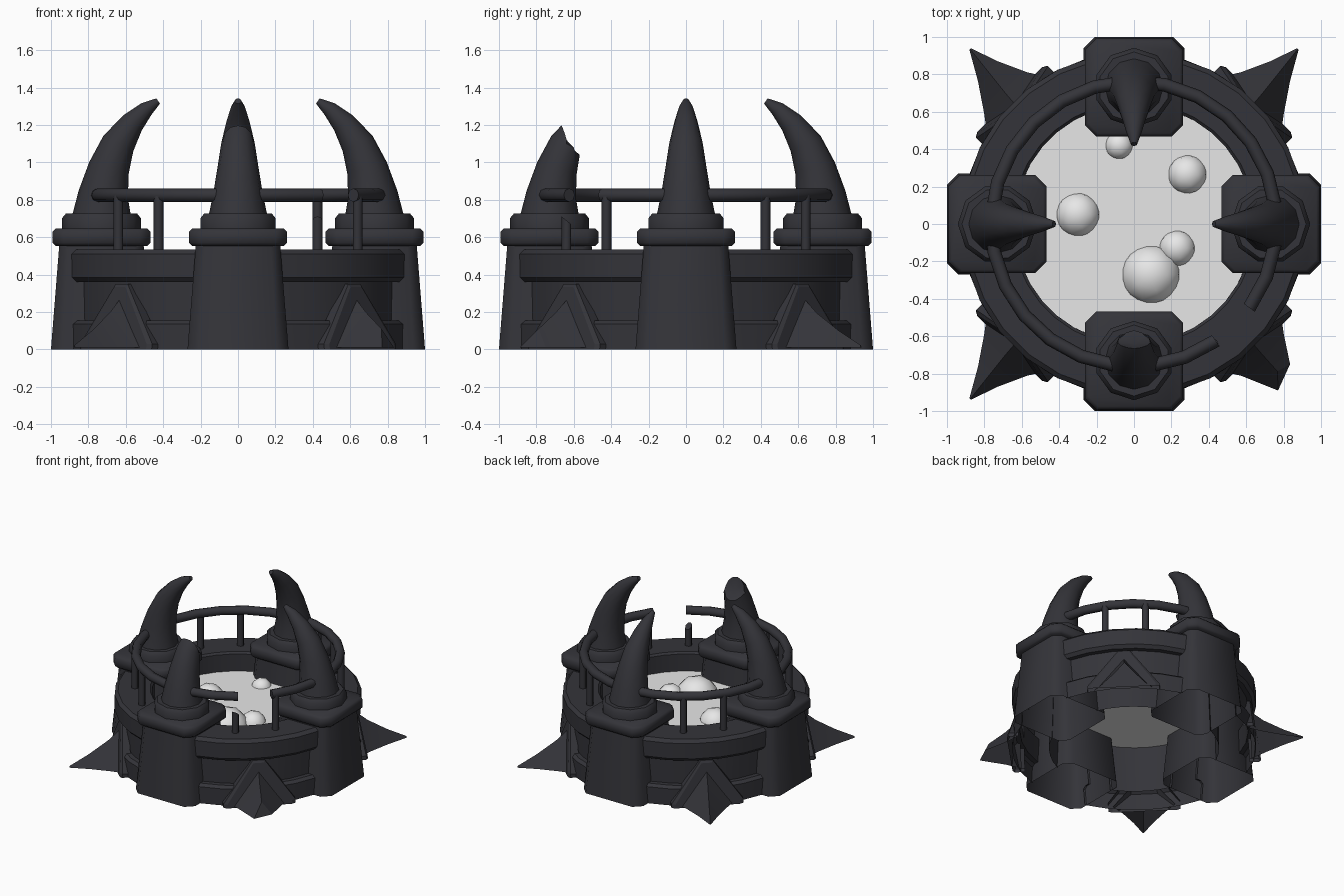
import bpy, bmesh, math
from math import sin, cos, asin, pi, radians
from mathutils import Vector, Matrix

if "Cube" in bpy.data.objects:
    bpy.data.objects.remove(bpy.data.objects["Cube"])


def material(name, rgb):
    m = bpy.data.materials.new(name)
    m.diffuse_color = (*rgb, 1)
    m.use_nodes = True
    m.node_tree.nodes["Principled BSDF"].inputs["Base Color"].default_value = m.diffuse_color
    return m


STONE = material("dark stone", (0.034, 0.034, 0.041))
LIQUID = material("pale liquid", (0.8, 0.8, 0.8))


def finish(name, bm, mat, angle=0.0, smooth=None, recalc=True):
    """Turn a bmesh into an object rotated about z."""
    if recalc:
        bmesh.ops.recalc_face_normals(bm, faces=bm.faces[:])
    bm.transform(Matrix.Rotation(angle, 4, 'Z'))
    me = bpy.data.meshes.new(name)
    bm.to_mesh(me)
    bm.free()
    ob = bpy.data.objects.new(name, me)
    bpy.context.collection.objects.link(ob)
    me.materials.append(mat)
    if smooth:
        bpy.ops.object.select_all(action='DESELECT')
        ob.select_set(True)
        bpy.context.view_layer.objects.active = ob
        bpy.ops.object.shade_smooth_by_angle(angle=radians(smooth))
    return ob


def loft(rings, start=True, end=True, loop=True):
    """Skin a list of equal point rings."""
    bm = bmesh.new()
    vs = [[bm.verts.new(p) for p in r] for r in rings]
    n = len(rings[0])
    for a, b in zip(vs, vs[1:]):
        for i in range(n if loop else n - 1):
            j = (i + 1) % n
            bm.faces.new((a[i], a[j], b[j], b[i]))
    if start:
        bm.faces.new(vs[0][::-1])
    if end:
        bm.faces.new(vs[-1])
    return bm


def open_bottom(bm):
    """Remove the faces lying flat at the lowest height."""
    low = min(v.co.z for v in bm.verts) + .004
    bmesh.ops.recalc_face_normals(bm, faces=bm.faces[:])
    bmesh.ops.delete(bm, geom=[f for f in bm.faces if all(v.co.z < low for v in f.verts)],
                     context='FACES_ONLY')
    return bm


def chamfered_square(h, c, z, x=0.73):
    k = h - c
    pts = [(h, -k), (h, k), (k, h), (-k, h), (-h, k), (-h, -k), (-k, -h), (k, -h)]
    return [(x + px, py, z) for px, py in pts]


def circle(r, z, x=0.73, sides=10):
    return [(x + r * cos(2 * pi * i / sides), r * sin(2 * pi * i / sides), z) for i in range(sides)]


def horn_rings(sides=12):
    path = [(.73, .715, .157), (.72, .83, .133), (.69, .97, .11), (.64, 1.10, .09),
            (.565, 1.21, .064), (.49, 1.285, .041), (.427, 1.328, .017)]
    rings = []
    for i, (r, z, rad) in enumerate(path):
        a, b = path[max(i - 1, 0)], path[min(i + 1, len(path) - 1)]
        t = Vector((b[0] - a[0], 0, b[1] - a[1])).normalized() if i else Vector((0, 0, 1))
        n = Vector((t.z, 0, -t.x))
        rings.append([Vector((r, 0, z)) + rad * (cos(u) * n + sin(u) * Vector((0, 1, 0)))
                      for u in (2 * pi * k / sides for k in range(sides))])
    return rings


# Wall cross-section: inner face, rounded top band, recessed middle, base band
WALL = [(.64, 0), (.64, .52), (.655, .535), (.895, .535), (.92, .51), (.92, .385),
        (.897, .36), (.86, .36), (.86, .155), (.897, .155), (.92, .135), (.92, 0)]


def wall_point(r, z, f):
    """Point at fraction f of the arc, whose ends just enter the tapered pillars."""
    a0 = asin((.258 - .08 * z) / r)
    a = a0 + (pi / 2 - 2 * a0) * f
    return (r * cos(a), r * sin(a), z)


for k in range(4):
    turn = k * pi / 2

    # Tapered pillar, cap plate and round horn socket
    finish(f"pillar_{k}", loft([chamfered_square(.27, .06, 0), chamfered_square(.225, .05, .565)],
                               start=False), STONE, turn, 50)
    finish(f"pillar_cap_{k}", loft([chamfered_square(.245, .055, .553), chamfered_square(.262, .06, .57),
                                    chamfered_square(.262, .06, .628), chamfered_square(.245, .055, .647)]),
           STONE, turn, 50)
    finish(f"horn_socket_{k}", loft([circle(.212, .64), circle(.212, .70), circle(.19, .727)]),
           STONE, turn, 50)

    # Curved horn; the front one is snapped off with a hollow break
    bm = loft(horn_rings())
    if k == 3:
        n = Vector((-.15, 0, .10)).normalized()
        res = bmesh.ops.bisect_plane(bm, geom=bm.verts[:] + bm.edges[:] + bm.faces[:],
                                     plane_co=(.655, 0, 1.18), plane_no=n, clear_outer=True)
        rim = [e for e in res["geom_cut"] if isinstance(e, bmesh.types.BMEdge)]
        cap = bmesh.ops.contextual_create(bm, geom=rim)["faces"]
        poked = bmesh.ops.poke(bm, faces=cap)
        for v in {v for e in rim for v in e.verts}:
            f = min(max((v.co.x - .555) / .1, 0), 1)
            v.co -= n * .022 * sin(pi * f)
        for v in poked["verts"]:
            v.co -= n * .03
    finish(f"horn_{k}", bm, STONE, turn, 40)

    # Wall arc between two pillars
    finish(f"wall_{k}", loft([[wall_point(r, z, i / 5) for r, z in WALL] for i in range(6)],
                             start=False, end=False, loop=False), STONE, turn, 30)

    # Thin triangular plate leaning on the wall at the diagonal
    diag = turn + pi / 4
    tri = [(-.272, 0), (.272, 0), (.272, .03), (.045, .35), (-.045, .35), (-.272, .03)]
    inner = [(.85 - .03 * z, t, z) for t, z in tri]
    mid = [(.925 - .13 * z, t, z) for t, z in tri]
    front = [(.94 - .14 * z, t * .9, z * .95) for t, z in tri]
    finish(f"spike_plate_{k}", open_bottom(loft([inner, mid, front], start=False)), STONE, diag)

    # Flared ground spike; the front right one is broken
    s = .042 * (1 if k % 2 == 0 else -1)
    sections = [(.87, .235, .28, 0), (.98, .16, .185, .2), (1.13, .075, .09, .6), (1.28, .006, .012, 1)]
    rings = [[(r, s * f - w, .01), (r, s * f + w, .01), (r, s * f, .01 + h)] for r, w, h, f in sections]
    if k == 3:
        rings[2:] = [[(1.174, -.085, .01), (1.12, .06, .01), (1.10, -.015, .11)]]
    finish(f"spike_{k}", open_bottom(loft(rings, start=False)), STONE, diag, 25)

    # Two railing posts per side; one is broken short
    for j, deg in enumerate((33.6, 56.4)):
        a = radians(deg)
        broken = k == 3 and j == 0
        x, y = .768 * cos(a), .768 * sin(a)
        ring = circle(.026, 0, 0, 8)
        top = .69 if broken else .825
        tilt = .8 if broken else 0
        finish(f"rail_post_{k}_{j}", loft([[(x + p, y + q, .52) for p, q, _ in ring],
                                           [(x + p, y + q, top + tilt * p) for p, q, _ in ring]]),
               STONE, turn, 50)

# Hand rail: a ring with a gap at the front right
rail = []
for i in range(25):
    a = radians(-36 + 341 * i / 24)
    rail.append([((.762 + .036 * cos(u)) * cos(a), (.762 + .036 * cos(u)) * sin(a), .825 + .036 * sin(u))
                 for u in (2 * pi * m / 8 for m in range(8))])
finish("hand_rail", loft(rail), STONE, 0, 50)

# Liquid surface, trimmed where it meets the pillars
bm = bmesh.new()
pts = []
for i in range(48):
    off = (i * 7.5 + 45) % 90 - 45
    r = .50 / cos(radians(off)) if abs(off) < 20 else .645
    a = radians(i * 7.5)
    pts.append(bm.verts.new((r * cos(a), r * sin(a), .38)))
bm.faces.new(pts)
finish("liquid_surface", bm, LIQUID, recalc=False)

# Bubble domes rising from the liquid
for i, (x, y, z, r) in enumerate([(.09, -.27, .34, .165), (.23, -.13, .36, .10), (-.30, .05, .35, .123),
                                  (.285, .265, .36, .108), (-.08, .42, .36, .078)]):
    bm = bmesh.new()
    bmesh.ops.create_icosphere(bm, subdivisions=2, radius=r, matrix=Matrix.Translation((x, y, z)))
    bmesh.ops.bisect_plane(bm, geom=bm.verts[:] + bm.edges[:] + bm.faces[:], plane_co=(0, 0, .382),
                           plane_no=(0, 0, 1), clear_inner=True)
    finish(f"bubble_{i}", bm, LIQUID, 0, 40)
